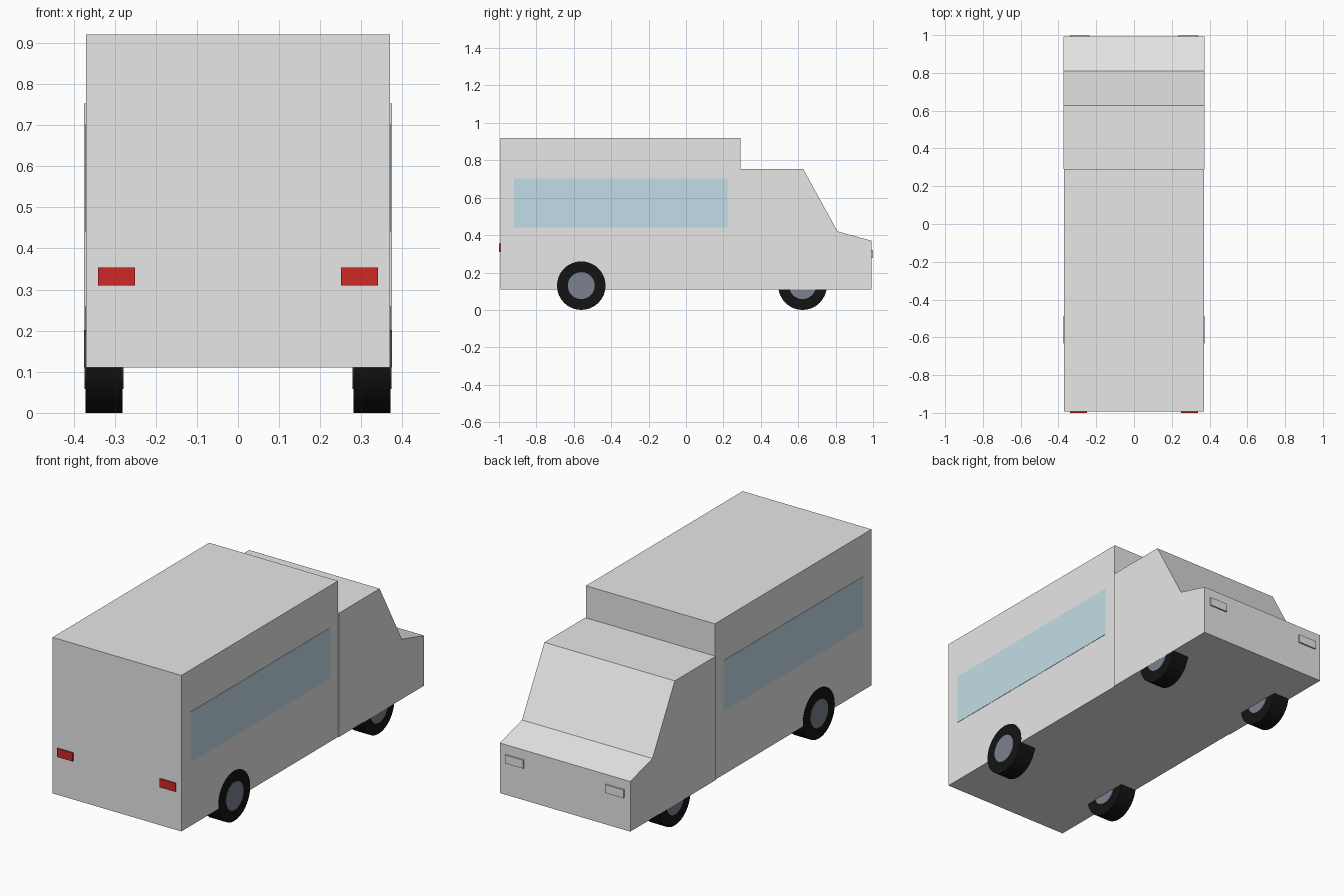
import bpy
import bmesh
import math
from mathutils import Matrix

cube = bpy.data.objects.get("Cube")
if cube:
    bpy.data.objects.remove(cube, do_unlink=True)


def material(name, r, g, b):
    m = bpy.data.materials.new(name)
    m.use_nodes = True
    m.diffuse_color = (r, g, b, 1)
    m.node_tree.nodes["Principled BSDF"].inputs["Base Color"].default_value = (r, g, b, 1)
    return m


GREY = material("body grey", 0.8, 0.8, 0.8)
GLASS = material("window blue", 0.61, 0.82, 0.9)
RED = material("tail light red", 0.62, 0.022, 0.022)
BLACK = material("tyre black", 0.007, 0.007, 0.007)
STEEL = material("hub steel", 0.2, 0.22, 0.28)


def finish(name, bm, mat):
    bmesh.ops.recalc_face_normals(bm, faces=bm.faces)
    mesh = bpy.data.meshes.new(name)
    bm.to_mesh(mesh)
    bm.free()
    mesh.materials.append(mat)
    obj = bpy.data.objects.new(name, mesh)
    bpy.context.collection.objects.link(obj)
    return obj


def prism(name, profile, x0, x1, mat):
    """Extrude a (y, z) side profile from x0 to x1."""
    bm = bmesh.new()
    face = bm.faces.new([bm.verts.new((x0, y, z)) for y, z in profile])
    ext = bmesh.ops.extrude_face_region(bm, geom=[face])
    verts = [v for v in ext["geom"] if isinstance(v, bmesh.types.BMVert)]
    bmesh.ops.translate(bm, verts=verts, vec=(x1 - x0, 0, 0))
    return finish(name, bm, mat)


def box(name, x, y, z, mat):
    profile = [(y[0], z[0]), (y[1], z[0]), (y[1], z[1]), (y[0], z[1])]
    return prism(name, profile, x[0], x[1], mat)


def disc(name, x, y, z, radius, width, mat):
    """Cylinder lying along the x axis."""
    bm = bmesh.new()
    bmesh.ops.create_cone(bm, cap_ends=True, segments=32, radius1=radius,
                          radius2=radius, depth=width,
                          matrix=Matrix.Translation((x, y, z)) @ Matrix.Rotation(math.pi / 2, 4, "Y"))
    return finish(name, bm, mat)


# Cargo box and the slightly wider cab with sloped windscreen and hood
box("cargo_box", (-0.37, 0.37), (-0.993, 0.292), (0.11, 0.92), GREY)
prism("cab", [(0.292, 0.11), (0.992, 0.11), (0.992, 0.37), (0.81, 0.42),
              (0.627, 0.753), (0.292, 0.753)], -0.3745, 0.3745, GREY)

for side, label in ((1, "left"), (-1, "right")):
    # Long side window plate
    box(f"{label}_window", sorted((side * 0.366, side * 0.3717)),
        (-0.92, 0.222), (0.44, 0.702), GLASS)
    # Lights
    box(f"{label}_tail_light", sorted((side * 0.25, side * 0.34)),
        (-1.0, -0.99), (0.31, 0.354), RED)
    box(f"{label}_headlight", sorted((side * 0.235, side * 0.34)),
        (0.99, 1.0), (0.277, 0.32), GREY)
    # Wheels with hubs standing just proud of the tyres
    for y, axle in ((-0.56, "rear"), (0.623, "nose")):
        disc(f"{label}_{axle}_tyre", side * 0.326, y, 0.13, 0.13, 0.091, BLACK)
        disc(f"{label}_{axle}_hub", side * 0.326, y, 0.13, 0.072, 0.096, STEEL)
